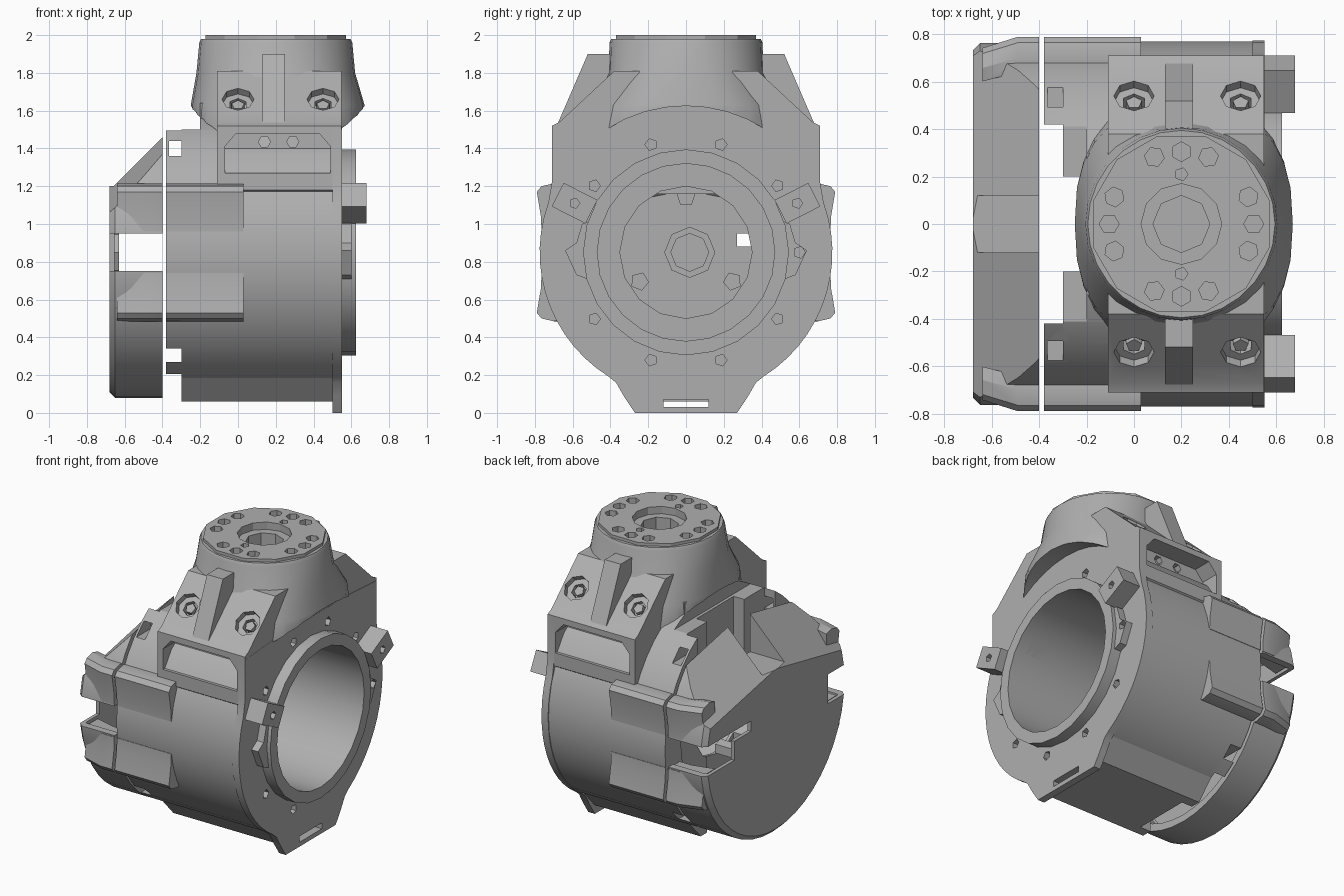
import bpy, bmesh
from math import sin, cos, pi, radians, copysign
from mathutils import Vector, Matrix

if "Cube" in bpy.data.objects:
    bpy.data.objects.remove(bpy.data.objects["Cube"])

mat = bpy.data.materials.new("cast_grey")
mat.use_nodes = True
GREY = (0.43, 0.43, 0.43, 1)
mat.diffuse_color = GREY
mat.node_tree.nodes["Principled BSDF"].inputs["Base Color"].default_value = GREY
ZC = 0.85   # height of the main bore axis
NX = 0.2    # x of the vertical neck axis


def finish(name, bm):
    bmesh.ops.recalc_face_normals(bm, faces=bm.faces)
    me = bpy.data.meshes.new(name)
    bm.to_mesh(me)
    bm.free()
    me.materials.append(mat)
    ob = bpy.data.objects.new(name, me)
    bpy.context.collection.objects.link(ob)
    return ob


def loft(name, rings):
    bm = bmesh.new()
    rows = [[bm.verts.new(p) for p in ring] for ring in rings]
    n = len(rows[0])
    for a, b in zip(rows, rows[1:]):
        for i in range(n):
            j = (i + 1) % n
            bm.faces.new((a[i], a[j], b[j], b[i]))
    bm.faces.new(rows[0])
    bm.faces.new(rows[-1])
    return finish(name, bm)


def place(axis, u, v, w):
    return {"x": (w, u, v), "y": (u, w, v), "z": (u, v, w)}[axis]


def prism(name, pts, axis, lo, hi):
    return loft(name, [[place(axis, u, v, w) for u, v in pts] for w in (lo, hi)])


def ngon(u, v, r, n, turn=0.0):
    return [(u + r * cos(2 * pi * i / n + turn), v + r * sin(2 * pi * i / n + turn)) for i in range(n)]


def box(name, x0, x1, y0, y1, z0, z1):
    return prism(name, [(x0, y0), (x1, y0), (x1, y1), (x0, y1)], "z", z0, z1)


def sym(half):
    return half + [(-u, v) for u, v in reversed(half)]


def tilt_cyl(name, centre, normal, r, depth, n=6):
    bm = bmesh.new()
    rot = Vector((0, 0, 1)).rotation_difference(Vector(normal)).to_matrix().to_4x4()
    bmesh.ops.create_cone(bm, cap_ends=True, segments=n, radius1=r, radius2=r, depth=depth,
                          matrix=Matrix.Translation(centre) @ rot)
    return finish(name, bm)


def cut(targets, cutters):
    for t in targets:
        bpy.context.view_layer.objects.active = t
        for c in cutters:
            m = t.modifiers.new("cut", "BOOLEAN")
            m.operation, m.solver, m.object = "DIFFERENCE", "EXACT", c
            bpy.ops.object.modifier_apply(modifier=m.name)
    for c in cutters:
        bpy.data.objects.remove(c)


# Main drum, its base, the face plate and the shoulders
drum = prism("drum", ngon(0, ZC, 0.77, 44), "x", -0.3, 0.52)
base = prism("base", sym([(0.27, 0.06), (0.39, 0.19), (0.39, 0.4)]), "x", -0.3, 0.5)
arc = [(0.775 * cos(a), ZC + 0.775 * sin(a)) for a in [radians(d) for d in range(-58, 21, 6)]]
plate = prism("face_plate", sym([(0.27, 0), (0.33, 0.09), (0.37, 0.16)] + arc +
              [(0.71, 1.22), (0.71, 1.5), (0.4, 1.52)]), "x", 0.5, 0.55)
shoulders = prism("shoulders", sym([(0.6, 1.1), (0.71, 1.18), (0.71, 1.52), (0.67, 1.54), (0.38, 1.81)]),
                  "x", -0.11, 0.549)

# Face ring with side ears
ring = prism("face_ring", ngon(0, ZC, 0.545, 24), "x", 0.54, 0.625)
ears = [prism("ring_ear", [(s * u, v) for u, v in
              [(0.5, 1.02), (0.55, 1.0), (0.58, 0.9), (0.64, 0.86), (0.58, 0.73), (0.5, 0.7)]],
              "x", 0.54, 0.6) for s in (1, -1)]

# Stepped bore through everything on the main axis
cut([drum, plate, shoulders, ring, base] + ears,
    [prism("bore", ngon(0, ZC, 0.47, 24), "x", -0.2, 0.8),
     prism("rear_bore", ngon(0, ZC, 0.35, 16), "x", -0.6, 0.8)])
cut([drum, base], [box("rear_relief", -0.5, -0.22, -0.2, 0.2, -0.1, 2),
                   box("rear_top_relief", -0.5, -0.2, -1, 1, 1.5, 2)])

# Bolt circle and slot in the face plate
holes = [prism("hole", ngon(0.6 * cos(a), ZC + 0.6 * sin(a), 0.032, 5, a), "x", 0.5, 0.7)
         for a in [radians(36 * k) for k in range(10) if k != 5]]
cut([plate, drum, shoulders] + ears, holes)
cut([plate], [box("slot", 0.4, 0.7, -0.12, 0.12, 0.03, 0.07)])

# Rear side rims with windows
rim = prism("rear_rim", ngon(0, ZC, 0.77, 44), "x", -0.38, -0.28)
cut([rim], [prism("rim_bore", ngon(0, ZC, 0.6, 24), "x", -0.5, 0),
            box("rim_gap", -0.5, 0, -0.42, 0.42, -0.1, 2),
            box("upper_window", -0.365, -0.27, -1, 1, 1.36, 1.44),
            box("lower_window", -0.5, -0.28, -1, 1, 0.27, 0.34)])

# Side pockets with a ramped floor and two screw holes
for s in (1, -1):
    section = [(0.85, 1.27), (0.69, 1.27), (0.62, 1.37), (0.58, 1.4), (0.58, 1.48), (0.85, 1.48)]
    cut([shoulders, drum],
        [loft("pocket", [[(x, s * y, min(z, top)) for y, z in section]
                         for x, top in ((-0.07, 1.41), (-0.01, 1.48), (0.43, 1.48), (0.49, 1.41))])])
    cut([shoulders, drum], [prism("hole", ngon(x, 1.435, 0.032, 6), "y", s * 0.5, s * 0.63)
                            for x in (0.14, 0.29)])

# Shoulder ribs and tilted screw seats
for s in (1, -1):
    prism("shoulder_rib", [(s * u, v) for u, v in [(0.36, 1.9), (0.52, 1.9), (0.68, 1.53), (0.36, 1.53)]],
          "x", 0.13, 0.25)
    slope = (0, s * 0.68, 0.73)
    for x in (0, 0.45):
        seat = Vector((x, s * 0.54, 1.66))
        cut([shoulders], [tilt_cyl("seat", seat, slope, 0.085, 0.08, 8)])
        cut([shoulders], [tilt_cyl("seat_hole", seat, slope, 0.05, 0.2)])
        tilt_cyl("seat_screw", seat - Vector(slope) * 0.07, slope, 0.035, 0.06, 5)


# Flared neck, hollowed below to arch over the drum
def neck_ring(cx, rx, ry, power, z):
    return [(cx + rx * copysign(abs(u) ** power, u), ry * copysign(abs(v) ** power, v), z)
            for u, v in ngon(0, 0, 1, 28)]


neck = loft("neck", [neck_ring(0.21, 0.46, 0.57, 0.8, 1.35), neck_ring(0.21, 0.46, 0.5, 0.8, 1.63),
                     neck_ring(0.2, 0.42, 0.41, 0.9, 1.8), neck_ring(0.2, 0.405, 0.405, 1, 1.96),
                     neck_ring(0.2, 0.395, 0.395, 1, 1.98)])
cut([neck], [prism("drum_arch", ngon(0, ZC, 0.775, 44), "x", -1, 1)])
under_neck = box("neck_root", -0.2, 0.5, -0.3, 0.3, 1.45, 1.64)
cut([under_neck], [prism("root_bore", ngon(0, ZC, 0.5, 24), "x", -1, 1)])

# Top flange with central recess and bolt pattern
flange = prism("top_flange", ngon(NX, 0, 0.385, 12, pi / 12), "z", 1.96, 2.0)
cutters = [prism("recess", ngon(NX, 0, 0.17, 12), "z", 1.95, 2.1),
           prism("centre_hole", ngon(NX, 0, 0.12, 8), "z", 1.86, 2.1)]
for q in range(4):
    for off in (-22, 0, 22):
        a = radians(90 * q + off)
        cutters.append(prism("hole", ngon(NX + 0.305 * cos(a), 0.305 * sin(a), 0.042, 6, a), "z", 1.9, 2.1))
for s in (1, -1):
    cutters.append(prism("pin_hole", ngon(NX, s * 0.21, 0.028, 5), "z", 1.92, 2.1))
cut([flange, neck], cutters)

# Tilted lugs on the face
for s in (1, -1):
    turn = radians(-27 * s)
    corners = [(-0.1, -0.07), (0.1, -0.07), (0.1, 0.07), (-0.1, 0.07)]
    cy, cz = s * 0.59, 1.11
    pts = [(cy + u * cos(-turn) - v * sin(-turn), cz + u * sin(-turn) + v * cos(-turn)) for u, v in corners]
    lug = prism("face_lug", pts, "x", 0.53, 0.68)
    cut([lug], [prism("hole", ngon(cy, cz, 0.028, 5), "x", 0.6, 0.8)])

# Wedge ribs along the sides of drum and cap
wedge = [(0.64, 1.2), (0.7, 1.215), (0.765, 1.2), (0.79, 1.17), (0.768, 1.04), (0.765, 0.96), (0.64, 0.96)]
for s in (1, -1):
    for up in (1, -1):
        pts = [(s * u, ZC + up * (v - ZC)) for u, v in wedge]
        prism("drum_rib", pts, "x", -0.38, 0.03)
        loft("cap_rib", [[(x, y * k, z) for y, z in pts] for x, k in ((-0.64, 0.94), (-0.49, 1), (-0.4, 1))])


# Rear cap: bevelled drum with two sloped upper corners
def cap_solid(name, r, x0, x1, drop, bevel):
    ob = loft(name, [[(x, y, z) for y, z in ngon(0, ZC, rr, 44)]
                     for x, rr in ((x0, r - bevel), (x0 + bevel, r), (x1, r))])
    bm = bmesh.new()
    bm.from_mesh(ob.data)
    for s in (1, -1):
        res = bmesh.ops.bisect_plane(bm, geom=bm.verts[:] + bm.edges[:] + bm.faces[:],
                                     plane_co=(-0.66, s * 0.12, 1.2 - drop),
                                     plane_no=(-1, s * 0.2, 1), clear_outer=True)
        edges = [e for e in res["geom_cut"] if isinstance(e, bmesh.types.BMEdge)]
        bmesh.ops.contextual_create(bm, geom=edges)
    bmesh.ops.recalc_face_normals(bm, faces=bm.faces)
    bm.to_mesh(ob.data)
    bm.free()
    return ob


cap = cap_solid("rear_cap", 0.77, -0.68, -0.4, 0, 0.03)
hollow = cap_solid("hollow", 0.72, -0.655, -0.3, 0.05, 0.01)
cut([hollow], [box("roof", -1, 0, -1, 1, 1.16, 2)])
cut([cap], [hollow, box("valley", -1, 0, -0.12, 0.12, 1.2, 2),
            box("left_notch", -1, 0, 0.45, 1, 0.75, 0.95),
            box("left_notch_tip", -1, 0, 0.27, 0.5, 0.88, 0.95),
            box("right_notch", -1, 0, -1, -0.56, 0.75, 0.95)])

# Hub and screw posts inside the cap
hub = prism("cap_hub", ngon(0.02, ZC, 0.135, 8), "x", -0.67, -0.63)
cut([hub], [prism("hub_hole", ngon(0.02, ZC, 0.1, 8), "x", -0.65, 0)])
for d in (90, 212, 328):
    a = radians(d)
    prism("screw_post", ngon(0.29 * cos(a), ZC + 0.29 * sin(a), 0.05, 5, a), "x", -0.67, -0.42)

# Smooth rounded walls, keep hard edges
for ob in bpy.context.collection.objects:
    if ob.type == "MESH" and mat.name in ob.data.materials:
        ob.select_set(True)
        bpy.context.view_layer.objects.active = ob
bpy.ops.object.shade_smooth_by_angle(angle=radians(28))
